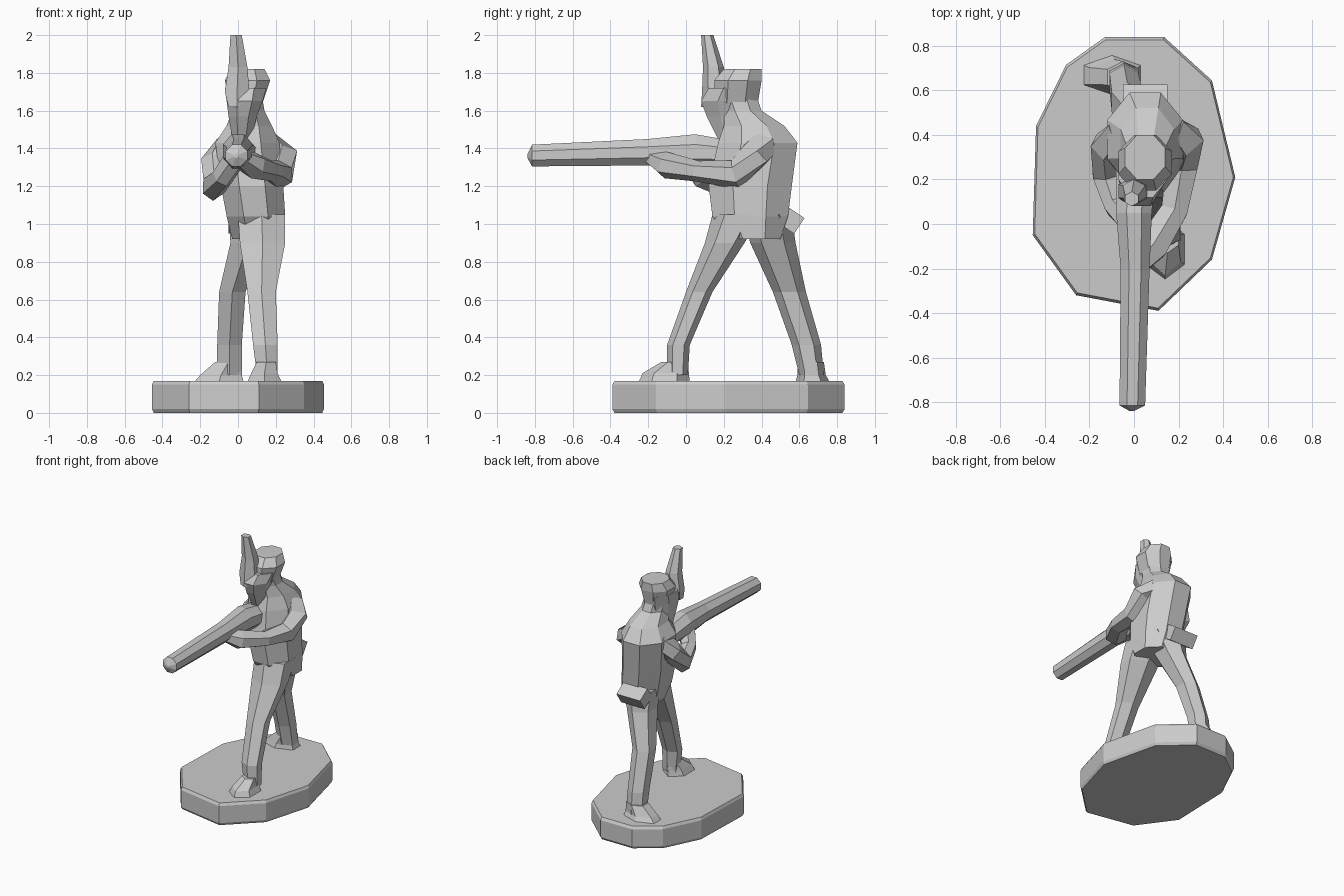
import bpy, bmesh
from math import cos, sin, pi
from mathutils import Vector


def skin(name, rings):
    """Join equal-sized point rings into a closed flat-faced mesh."""
    bm = bmesh.new()
    vs = [[bm.verts.new(p) for p in r] for r in rings]
    n = len(vs[0])
    for a, b in zip(vs, vs[1:]):
        for i in range(n):
            j = (i + 1) % n
            bm.faces.new((a[i], a[j], b[j], b[i]))
    bm.faces.new(vs[0][::-1])
    bm.faces.new(vs[-1])
    bmesh.ops.recalc_face_normals(bm, faces=bm.faces)
    me = bpy.data.meshes.new(name)
    bm.to_mesh(me)
    bm.free()
    ob = bpy.data.objects.new(name, me)
    bpy.context.collection.objects.link(ob)
    return ob


def unit_ring(n):
    """Polygon with flat sides, scaled to fill a -1..1 box."""
    pts = [(cos(2 * pi * (i + .5) / n), sin(2 * pi * (i + .5) / n)) for i in range(n)]
    mx, my = max(p[0] for p in pts), max(p[1] for p in pts)
    return [(x / mx, y / my) for x, y in pts]


def stack(name, levels, n=8, axis='z'):
    """Loft along an axis; level = (position, a0, a1, b0, b1) bounds."""
    rings = []
    for t, a0, a1, b0, b1 in levels:
        ring = []
        for u, v in unit_ring(n):
            a, b = (a0 + a1 + u * (a1 - a0)) / 2, (b0 + b1 + v * (b1 - b0)) / 2
            ring.append((a, b, t) if axis == 'z' else (a, t, b))
        rings.append(ring)
    return skin(name, rings)


def limb(name, path, n=6):
    """Tube along a bent path; point = (x, y, z, half width, half height)."""
    pts = [Vector(p[:3]) for p in path]
    rings = []
    for i, p in enumerate(path):
        d = (pts[min(i + 1, len(pts) - 1)] - pts[max(i - 1, 0)]).normalized()
        side = d.cross(Vector((0, 0, 1))).normalized()
        up = side.cross(d)
        rings.append([pts[i] + side * u * p[3] + up * v * p[4] for u, v in unit_ring(n)])
    return skin(name, rings)


# Base with softened rims
outline = [(-.13, .84), (.135, .84), (.35, .645), (.455, .21), (.35, -.16),
           (.11, -.39), (-.26, -.32), (-.455, -.05), (-.44, .44), (-.305, .715)]
skin("base", [[(x * s, .22 + (y - .22) * s, z) for x, y in outline]
              for z, s in ((0, .98), (.02, 1), (.15, 1), (.17, .98))])

# Legs and feet
stack("front_leg", [(.2, .1, .21, -.1, .01), (.36, .08, .21, -.1, .02),
                    (.64, .05, .2, .0, .14), (.9, .01, .25, .1, .31),
                    (1.05, .0, .25, .14, .4)], 6)
stack("back_leg", [(.2, -.11, .02, .6, .73), (.36, -.11, .02, .56, .715),
                   (.64, -.1, .04, .46, .635), (.9, -.04, .14, .34, .58),
                   (1.05, -.05, .2, .3, .56)], 6)
stack("front_foot", [(.165, .05, .23, -.25, .02), (.21, .07, .21, -.23, .015),
                     (.27, .1, .2, -.13, .01)], 6)
stack("back_foot", [(.165, -.23, .03, .58, .76), (.2, -.2, .02, .59, .74),
                    (.27, -.12, .02, .59, .73)], 6)

# Coat, shoulders and neck
stack("torso", [(.92, -.03, .25, .22, .5), (1.04, -.06, .25, .14, .54),
                (1.2, -.09, .24, .12, .56), (1.43, -.12, .22, .17, .59),
                (1.52, -.06, .18, .2, .52), (1.6, -.03, .14, .2, .4),
                (1.66, -.04, .13, .18, .38)])
limb("back_pouch", [(.05, .51, 1.05, .1, .05), (.05, .6, .99, .1, .05)], 4)

# Head, cap and plume
stack("head", [(1.45, -.03, .07, .17, .3), (1.57, -.05, .1, .11, .36),
               (1.65, -.06, .13, .08, .38), (1.72, -.07, .15, .12, .39)])
stack("cap", [(1.64, -.04, .13, .15, .38), (1.76, -.07, .17, .15, .4),
              (1.82, -.04, .14, .2, .4)])
stack("plume", [(1.62, -.05, .04, .08, .17), (1.7, -.07, .06, .085, .21),
                (1.83, -.05, .05, .09, .2), (2.0, -.04, .02, .08, .145)], 6)

# Long gun with stock
stack("gun", [(-.84, -.02, .0, 1.35, 1.37), (-.815, -.065, .05, 1.305, 1.42),
              (-.2, -.06, .07, 1.31, 1.45), (.05, -.08, .08, 1.29, 1.475),
              (.25, -.08, .1, 1.3, 1.44)], 8, 'y')

# Arms holding the gun
limb("left_arm", [(.15, .4, 1.42, .09, .08), (.21, .36, 1.36, .1, .08),
                  (.215, .26, 1.26, .07, .08), (.18, .06, 1.28, .06, .055),
                  (.08, -.1, 1.31, .07, .07), (.0, -.19, 1.36, .05, .04)])
limb("right_arm", [(-.04, .4, 1.42, .08, .08), (-.11, .34, 1.32, .08, .08),
                   (-.13, .22, 1.2, .055, .08), (-.08, .08, 1.25, .05, .06),
                   (-.01, .02, 1.36, .06, .06)])
